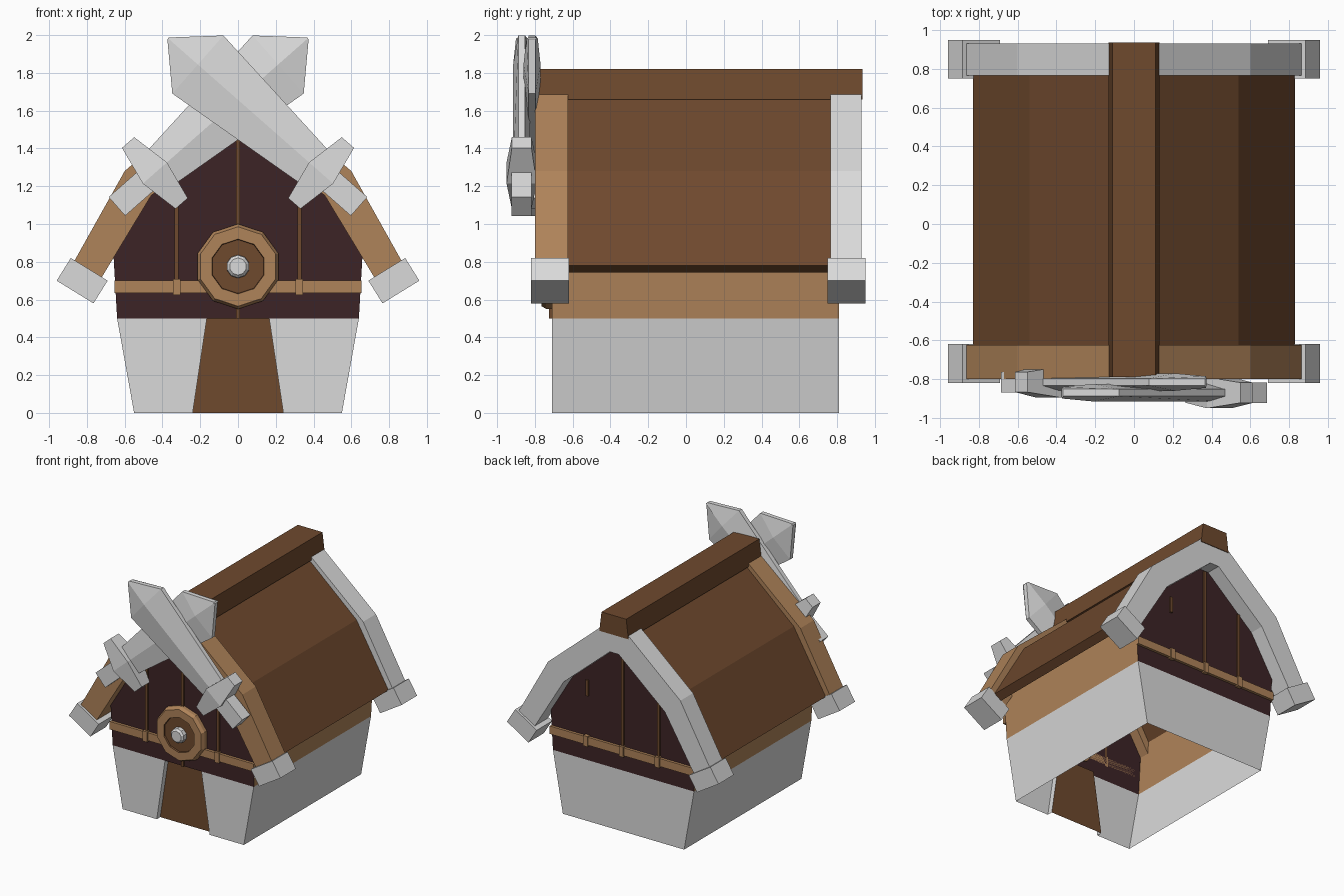
import bpy, bmesh, math
from mathutils import Vector

if "Cube" in bpy.data.objects:
    bpy.data.objects.remove(bpy.data.objects["Cube"])


def material(name, rgb):
    m = bpy.data.materials.new(name)
    m.diffuse_color = (*rgb, 1)
    m.use_nodes = True
    m.node_tree.nodes["Principled BSDF"].inputs["Base Color"].default_value = m.diffuse_color
    return m


STONE = material("pale stone", (0.70, 0.70, 0.70))
BROWN = material("brown wood", (0.158, 0.067, 0.027))
TAN = material("tan wood", (0.429, 0.227, 0.10))
DARK = material("dark maroon boards", (0.046, 0.017, 0.019))


def build(name, verts, faces, mats, rule=None, closed=True):
    me = bpy.data.meshes.new(name)
    me.from_pydata([tuple(v) for v in verts], [], faces)
    for m in mats:
        me.materials.append(m)
    if rule:
        for p in me.polygons:
            p.material_index = rule(p)
    bm = bmesh.new()
    bm.from_mesh(me)
    bmesh.ops.remove_doubles(bm, verts=bm.verts, dist=1e-5)
    if closed:
        bmesh.ops.recalc_face_normals(bm, faces=bm.faces)
    bm.to_mesh(me)
    bm.free()
    ob = bpy.data.objects.new(name, me)
    bpy.context.collection.objects.link(ob)
    return ob


def loft(name, rings, mats, rule=None, caps=True):
    """Skin between equally sized rings of points."""
    n = len(rings[0])
    verts = [v for r in rings for v in r]
    faces = [(k * n + i, k * n + (i + 1) % n, (k + 1) * n + (i + 1) % n, (k + 1) * n + i)
             for k in range(len(rings) - 1) for i in range(n)]
    if caps:
        faces += [tuple(range(n))[::-1], tuple(range(len(verts) - n, len(verts)))]
    return build(name, verts, faces, mats, rule)


def prism(name, xz, y0, y1, mat):
    return loft(name, [[(x, y, z) for x, z in xz] for y in (y0, y1)], [mat])


def box(name, x0, x1, y0, y1, z0, z1, mat):
    return prism(name, [(x0, z0), (x1, z0), (x1, z1), (x0, z1)], y0, y1, mat)


def mirrored(half):
    """Complete a right-hand half outline with its left-hand mirror."""
    return half + [(-x, z) for x, z in reversed(half)]


def arch(outer, inner):
    """Closed arch outline from outer and inner right-hand halves (bottom to top)."""
    return mirrored(outer) + mirrored(inner)[::-1]


FRONT, BACK, DOOR = -0.71, 0.81, -0.665

# Stone base: open-bottomed shell with a tapered doorway
for s, side in ((1, "right"), (-1, "left")):
    pts = [(0.24, FRONT, 0), (0.55, FRONT, 0), (0.64, FRONT, 0.5), (0.165, FRONT, 0.5),
           (0.55, BACK, 0), (0.64, BACK, 0.5), (0.24, DOOR, 0), (0.165, DOOR, 0.5),
           (0, BACK, 0), (0, BACK, 0.5), (0, FRONT, 0.5), (0, DOOR, 0.5)]
    faces = [(0, 1, 2, 3), (1, 4, 5, 2), (6, 0, 3, 7), (4, 8, 9, 5), (3, 10, 11, 7)]
    if s < 0:
        faces = [f[::-1] for f in faces]
    build("stone_base_" + side, [(s * x, y, z) for x, y, z in pts], faces, [STONE], closed=False)
    # Tan side wall
    wall = [(0.64, FRONT, 0.5), (0.64, BACK, 0.5), (0.665, BACK, 0.92), (0.665, FRONT, 0.92)]
    build("side_wall_" + side, [(s * x, y, z) for x, y, z in wall],
          [(0, 1, 2, 3)[::s]], [TAN], closed=False)

build("door", [(-0.24, DOOR, 0), (0.24, DOOR, 0), (0.165, DOOR, 0.5), (-0.165, DOOR, 0.5)],
      [(0, 1, 2, 3)], [BROWN], closed=False)

# Dark gable walls with planks and battens
gable = mirrored([(0.64, 0.5), (0.66, 0.85), (0.5, 1.17), (0.04, 1.55)])
for label, y, d in (("front", FRONT, -1), ("back", BACK, 1)):
    order = tuple(range(len(gable)))
    build(label + "_gable", [(x, y, z) for x, z in gable], [order[::-d]], [DARK], closed=False)
    box(label + "_plank", -0.655, 0.655, y, y + d * 0.022, 0.635, 0.70, TAN)
    for x in (-0.325, 0, 0.325):
        top = 1.5 if x == 0 else 1.25
        low = 0.5 if x == 0 and d < 0 else 0.7
        if d > 0 and x > 0:
            low, top = 1.03, 1.16
        box(label + "_batten", x - 0.011, x + 0.011, y, y + d * 0.014, low, top, BROWN)
        box(label + "_plank_knot", x - 0.02, x + 0.02, y, y + d * 0.032, 0.625, 0.71, TAN)

# Roof slab and ridge beam
prism("roof", arch([(0.83, 0.78), (0.54, 1.28), (0.1, 1.665)],
                   [(0.77, 0.742), (0.49, 1.22), (0.06, 1.60)]), -0.72, 0.85, BROWN)
prism("ridge_beam", mirrored([(0.132, 1.66), (0.112, 1.82)]), -0.79, 0.935, BROWN)

# Gable trims with stone end caps
trim = arch([(0.88, 0.78), (0.60, 1.28), (0.1, 1.71)], [(0.72, 0.72), (0.46, 1.15), (0.04, 1.51)])
prism("front_trim", trim, -0.80, -0.625, TAN)
prism("back_trim", trim, 0.765, 0.93, STONE)
for y0, y1 in ((-0.82, -0.62), (0.75, 0.95)):
    for s in (1, -1):
        prism("trim_end_cap", [(s * x, z) for x, z in
              ((0.885, 0.82), (0.96, 0.70), (0.765, 0.58), (0.69, 0.70))], y0, y1, STONE)

# Ten-sided round shield: tan rim, brown face, stone boss
steps = [(0.225, -0.70), (0.225, -0.74), (0.21, -0.765), (0.145, -0.765),
         (0.142, -0.752), (0.062, -0.752), (0.06, -0.785), (0.045, -0.80)]
rings = [[(r * math.sin(i * math.tau / 10), y, 0.775 + r * math.cos(i * math.tau / 10))
          for i in range(10)] for r, y in steps]


def shield_colour(p):
    r = math.hypot(p.center.x, p.center.z - 0.775)
    if p.center.y > -0.705:
        return 0
    return 2 if r < 0.062 else 1 if r < 0.138 else 0


loft("round_shield", rings, [TAN, BROWN, STONE], shield_colour)

# Crossed swords: u runs up the blade, v across it, w through it
for s, y in ((1, -0.87), (-1, -0.815)):
    def place(u, v, w):
        return Vector((s * (0.44 - 0.75 * u + 0.66 * v), y + w, 1.27 + 0.66 * u + 0.75 * v))

    blade = []
    for u, h, d, e in ((0, 0.11, 0.045, 0.018), (0.87, 0.205, 0.045, 0.018), (1.08, 0.006, 0.03, 0.018)):
        blade.append([place(u, v, w) for v, w in
                      ((h, e), (0, d), (-h, e), (-h, -e), (0, -d), (h, -e))])
    loft("sword_blade", blade, [STONE])
    guard = []
    for v, a, d in ((-0.215, 0.043, 0.052), (0, 0.085, 0.08), (0.215, 0.043, 0.052)):
        guard.append([place(u, v, w) for u, w in ((a, d), (-a, d), (-a, -d), (a, -d))])
    loft("sword_guard", guard, [STONE])
    grip = [[place(u, v, w) for v, w in ((0.066, 0.053), (-0.066, 0.053), (-0.066, -0.053), (0.066, -0.053))]
            for u in (-0.268, 0)]
    loft("sword_grip", grip, [STONE])
